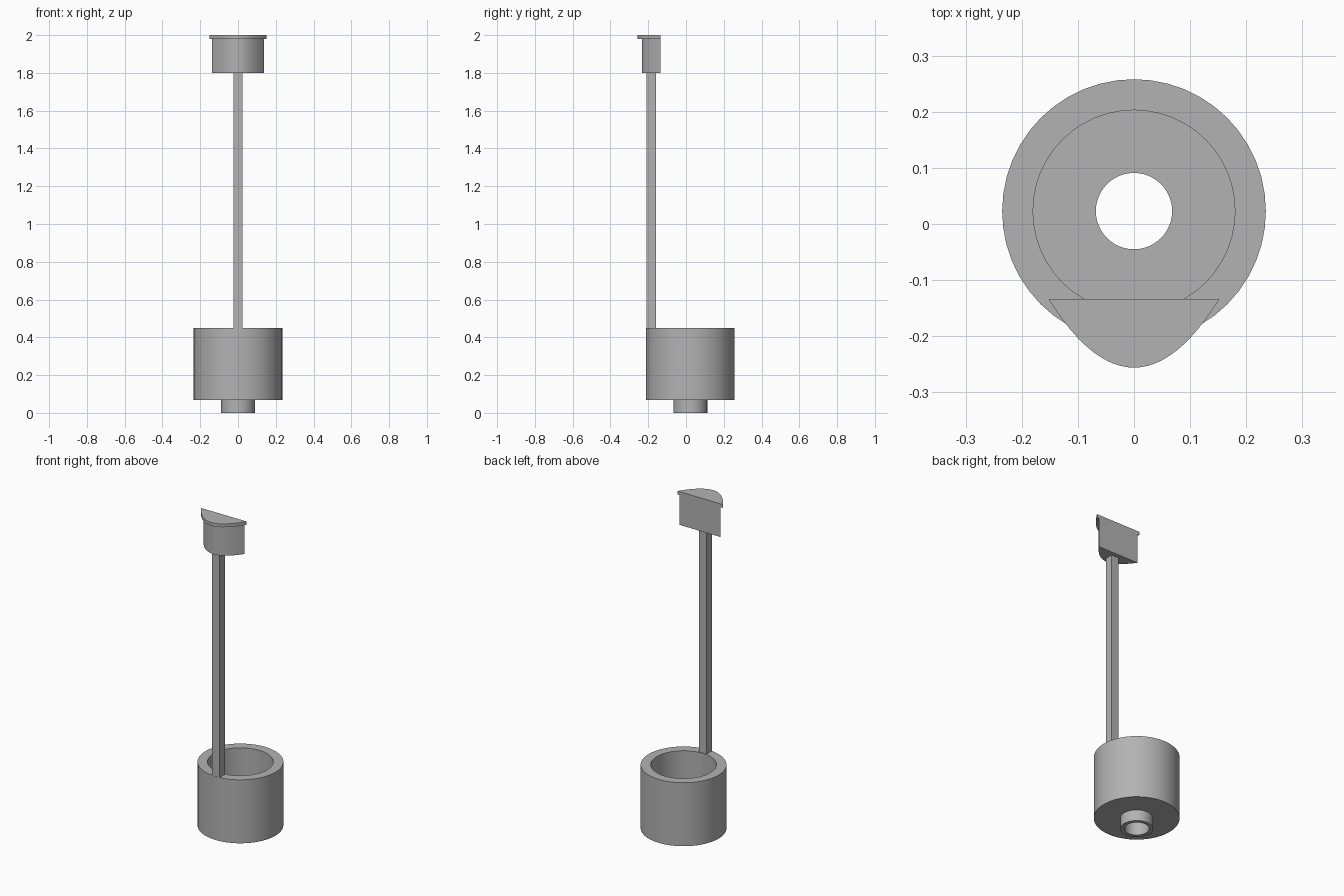
import bpy
import bmesh
import math

if "Cube" in bpy.data.objects:
    bpy.data.objects.remove(bpy.data.objects["Cube"], do_unlink=True)

GREY = (0.45, 0.45, 0.45, 1.0)
mat = bpy.data.materials.new("plain grey")
mat.use_nodes = True
mat.diffuse_color = GREY
mat.node_tree.nodes["Principled BSDF"].inputs["Base Color"].default_value = GREY


def finish(name, bm):
    """Turn a bmesh into a smooth-by-angle object."""
    bmesh.ops.recalc_face_normals(bm, faces=bm.faces)
    mesh = bpy.data.meshes.new(name)
    bm.to_mesh(mesh)
    bm.free()
    mesh.materials.append(mat)
    obj = bpy.data.objects.new(name, mesh)
    bpy.context.collection.objects.link(obj)
    bpy.ops.object.select_all(action='DESELECT')
    obj.select_set(True)
    bpy.context.view_layer.objects.active = obj
    bpy.ops.object.shade_smooth_by_angle(angle=math.radians(30))
    return obj


def lathe(name, profile, centre_y, steps=48):
    """Spin a closed (radius, z) loop into a ring-shaped solid."""
    bm = bmesh.new()
    rings = []
    for i in range(steps):
        a = 2 * math.pi * i / steps
        rings.append([bm.verts.new((r * math.cos(a), centre_y + r * math.sin(a), z))
                      for r, z in profile])
    n = len(profile)
    for i in range(steps):
        here, there = rings[i], rings[(i + 1) % steps]
        for j in range(n):
            k = (j + 1) % n
            bm.faces.new((here[j], there[j], there[k], here[k]))
    return finish(name, bm)


def prism(name, outline, z0, z1):
    """Extrude an (x, y) outline upwards."""
    bm = bmesh.new()
    base = bm.faces.new([bm.verts.new((x, y, z0)) for x, y in outline])
    top = bmesh.ops.extrude_face_region(bm, geom=[base])["geom"]
    verts = [v for v in top if isinstance(v, bmesh.types.BMVert)]
    bmesh.ops.translate(bm, verts=verts, vec=(0, 0, z1 - z0))
    return finish(name, bm)


def bow(half_width, depth, back_y, steps=24):
    """Outline with a straight back and a parabolic front."""
    ts = [2 * i / steps - 1 for i in range(steps + 1)]
    return [(half_width * t, back_y - depth * (1 - t * t)) for t in ts]


# Hollow cup with a drain spout through its floor
lathe("cup_with_spout",
      [(0.068, 0), (0.09, 0), (0.09, 0.067), (0.235, 0.067), (0.235, 0.45),
       (0.18, 0.45), (0.18, 0.12), (0.068, 0.12)], 0.023)

# Upright post standing in the front wall of the cup
w = 0.025
prism("post", [(-w, -0.21), (w, -0.21), (w, -0.16), (-w, -0.16)], 0.4, 1.8)

# Bow-shaped plug and its overhanging lid
prism("top_plug", bow(0.137, 0.1, -0.134), 1.8, 1.98)
prism("top_lid", bow(0.152, 0.122, -0.134), 1.98, 2.0)
